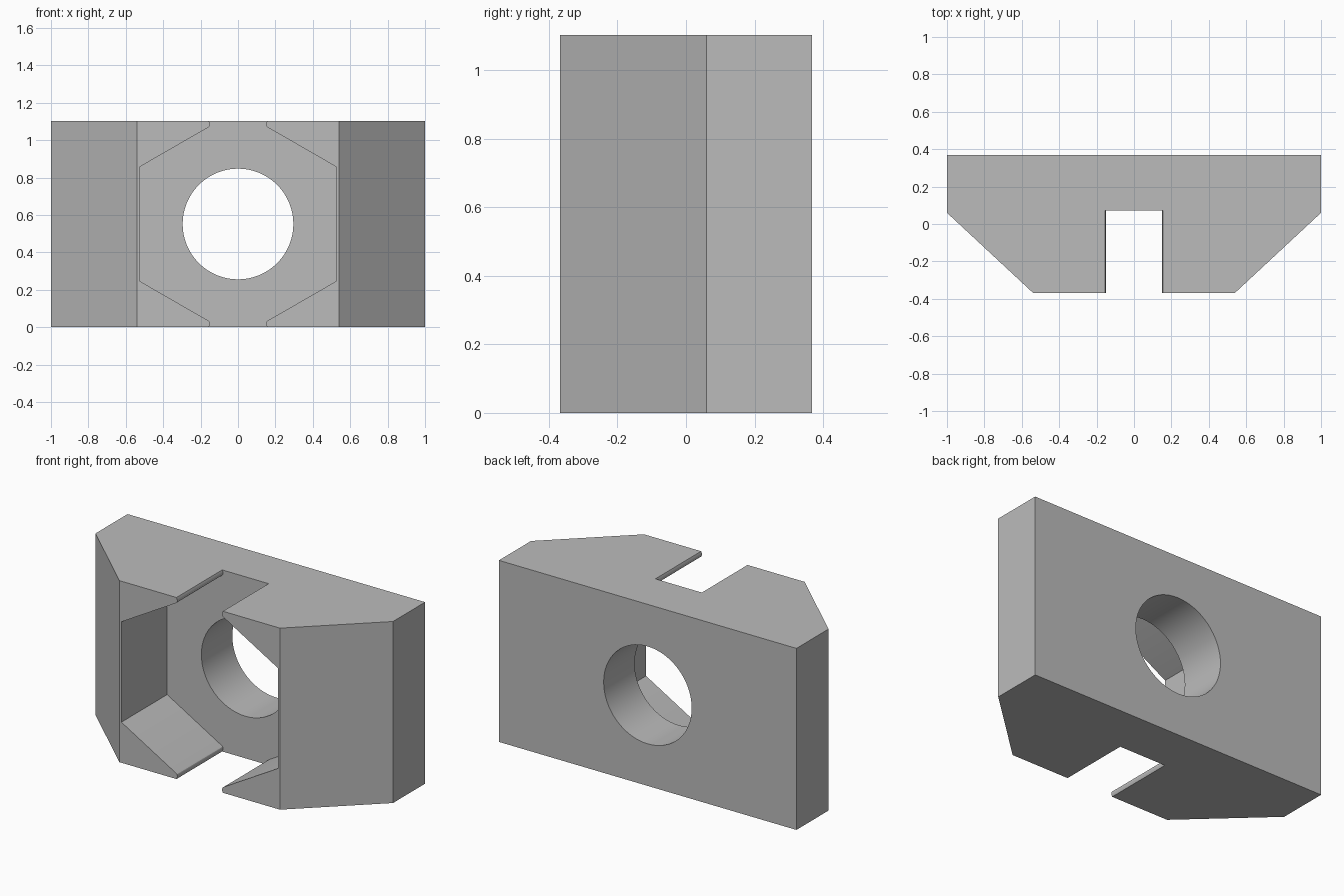
import bpy, bmesh, math
from mathutils import Vector

cube = bpy.data.objects.get("Cube")
if cube:
    bpy.data.objects.remove(cube, do_unlink=True)

HEIGHT, DEPTH = 1.103, 0.736
MID, BACK = HEIGHT / 2, DEPTH / 2

steel = bpy.data.materials.new("grey steel")
steel.use_nodes = True
steel.diffuse_color = (0.5, 0.5, 0.5, 1)
steel.node_tree.nodes["Principled BSDF"].inputs["Base Color"].default_value = (0.5, 0.5, 0.5, 1)


def prism(name, points, offset):
    """Extrude a closed outline of 3D points along an offset."""
    bm = bmesh.new()
    face = bm.faces.new([bm.verts.new(p) for p in points])
    ext = bmesh.ops.extrude_face_region(bm, geom=[face])
    moved = [v for v in ext["geom"] if isinstance(v, bmesh.types.BMVert)]
    bmesh.ops.translate(bm, verts=moved, vec=Vector(offset))
    bmesh.ops.recalc_face_normals(bm, faces=bm.faces)
    mesh = bpy.data.meshes.new(name)
    bm.to_mesh(mesh)
    bm.free()
    mesh.materials.append(steel)
    obj = bpy.data.objects.new(name, mesh)
    bpy.context.collection.objects.link(obj)
    return obj


def cut(target, cutter):
    mod = target.modifiers.new(cutter.name, "BOOLEAN")
    mod.operation = "DIFFERENCE"
    mod.solver = "EXACT"
    mod.object = cutter
    bpy.context.view_layer.objects.active = target
    bpy.ops.object.modifier_apply(modifier=mod.name)
    bpy.data.objects.remove(cutter, do_unlink=True)


# Body: rectangular back with a tapered front
half = [(1, BACK), (1, 0.06), (0.54, -BACK)]
outline = half + [(-x, y) for x, y in reversed(half)]
body = prism("slot_nut_body", [(x, y, 0) for x, y in outline], (0, 0, HEIGHT))

# Hexagonal pocket opening into top and bottom slots with rounded lips
quarter = [(0.526, 0.305), (0.16, 0.516), (0.153, 0.522), (0.15, 0.53),
           (0.151, 0.54), (0.156, MID), (0.156, 0.65)]
right = quarter[::-1]
right += [(x, -z) for x, z in quarter]
ring = right + [(-x, -z) for x, z in right]
pocket = prism("pocket_cutter", [(x, -0.6, MID + z) for x, z in ring], (0, 0.671, 0))
cut(body, pocket)

# Round through hole
circle = [(0.296 * math.cos(math.tau * i / 64), 0.296 * math.sin(math.tau * i / 64)) for i in range(64)]
hole = prism("hole_cutter", [(x, -0.2, MID + z) for x, z in circle], (0, 0.8, 0))
cut(body, hole)

# Smooth the bore and keep the machined edges crisp
bpy.ops.object.select_all(action="DESELECT")
body.select_set(True)
bpy.context.view_layer.objects.active = body
bpy.ops.object.shade_smooth_by_angle(angle=math.radians(28))
